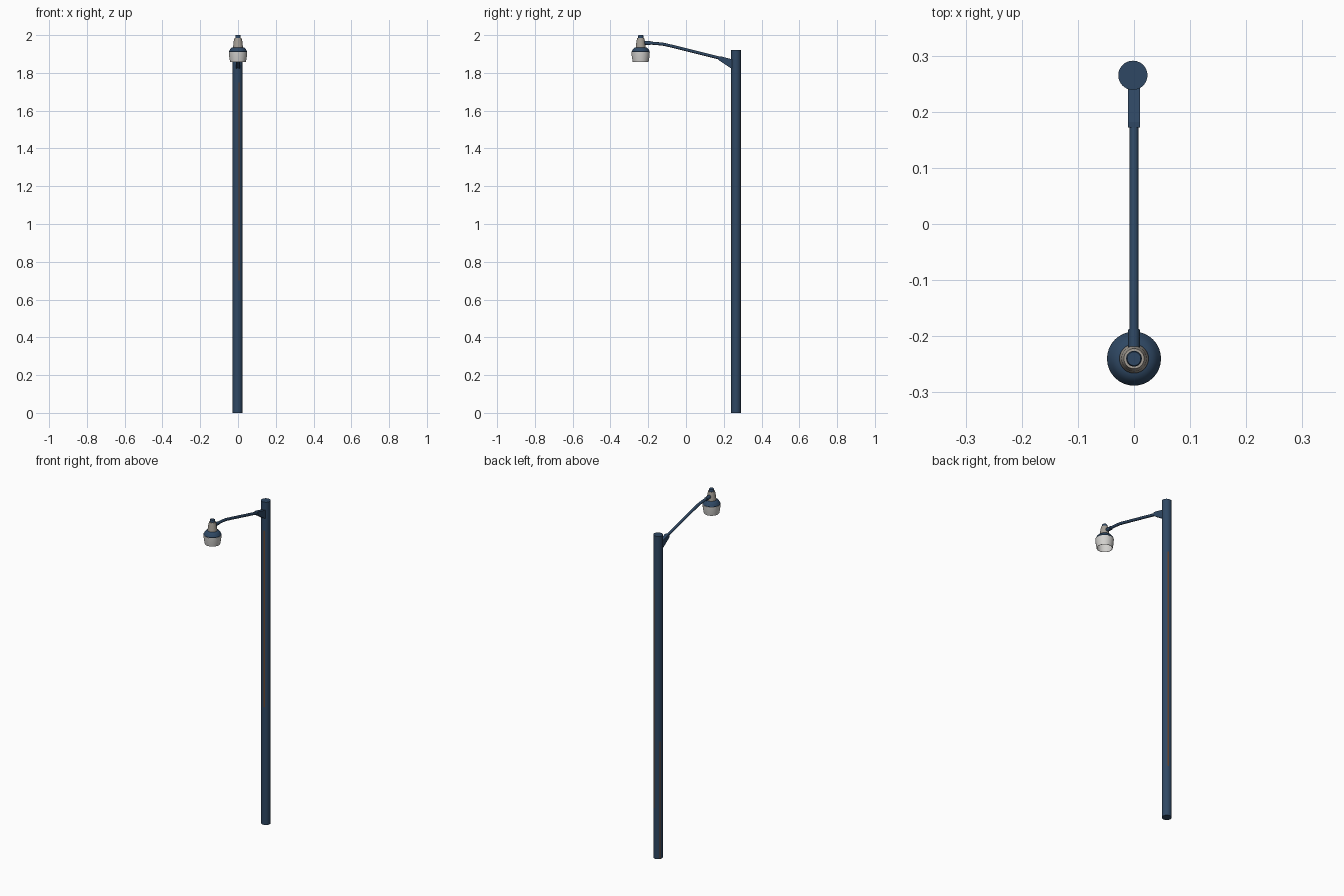
import bpy, bmesh, math
from mathutils import Vector

if "Cube" in bpy.data.objects:
    bpy.data.objects.remove(bpy.data.objects["Cube"])


def mat(name, c):
    m = bpy.data.materials.new(name)
    m.diffuse_color = (*c, 1)
    m.use_nodes = True
    m.node_tree.nodes["Principled BSDF"].inputs["Base Color"].default_value = m.diffuse_color
    return m


BLUE = mat("painted blue steel", (0.028, 0.064, 0.125))
RUST = mat("rust brown", (0.13, 0.055, 0.025))
GREY = mat("warm grey metal", (0.37, 0.34, 0.30))
GLASS = mat("frosted glass", (0.64, 0.63, 0.61))


def make(name, bm, mats, smooth=True):
    bmesh.ops.recalc_face_normals(bm, faces=bm.faces)
    me = bpy.data.meshes.new(name)
    bm.to_mesh(me)
    bm.free()
    for m in mats:
        me.materials.append(m)
    ob = bpy.data.objects.new(name, me)
    bpy.context.collection.objects.link(ob)
    if smooth:
        bpy.ops.object.select_all(action='DESELECT')
        ob.select_set(True)
        bpy.context.view_layer.objects.active = ob
        bpy.ops.object.shade_smooth_by_angle(angle=math.radians(35))
    return ob


def skin(rings):
    """Join rings of points into a closed tube."""
    bm = bmesh.new()
    vs = [[bm.verts.new(p) for p in r] for r in rings]
    n = len(vs[0])
    for a, b in zip(vs, vs[1:]):
        for i in range(n):
            j = (i + 1) % n
            bm.faces.new((a[i], a[j], b[j], b[i]))
    bm.faces.new(vs[0])
    bm.faces.new(vs[-1])
    return bm


def lathe(profile, cx, cy, n):
    return skin([[(cx + r * math.cos(2 * math.pi * i / n),
                   cy + r * math.sin(2 * math.pi * i / n), z) for i in range(n)]
                 for r, z in profile])


def sweep(path, r, n=12):
    """Round tube along a path in the y-z plane."""
    rings = []
    for k, (y, z) in enumerate(path):
        a, b = path[max(k - 1, 0)], path[min(k + 1, len(path) - 1)]
        t = Vector((0, b[0] - a[0], b[1] - a[1])).normalized()
        up = Vector((1, 0, 0)).cross(t)
        rings.append([Vector((0, y, z)) + r * (math.cos(w) * Vector((1, 0, 0)) + math.sin(w) * up)
                      for w in (2 * math.pi * i / n for i in range(n))])
    return skin(rings)


# Pole with a few narrow rust streaks
PX, PY = -0.002, 0.265
levels = [0, 0.3, 0.7, 1.6, 1.75, 1.92]
bm = lathe([(0.026, z) for z in levels], PX, PY, 48)
streaks = [(-75, 0.7, 1.75), (67.5, 0.3, 1.6), (150, 0, 0.7)]
for f in bm.faces:
    c = f.calc_center_median()
    if len(f.verts) == 4:
        ang = math.degrees(math.atan2(c.y - PY, c.x - PX))
        for a, lo, hi in streaks:
            if abs(ang - a) < 6 and lo < c.z < hi:
                f.material_index = 1
make("pole", bm, [BLUE, RUST])

# Arm, bent near the lamp
make("arm", sweep([(0.24, 1.862), (0.18, 1.878), (-0.09, 1.945), (-0.115, 1.951),
                   (-0.14, 1.954), (-0.215, 1.960)], 0.008), [BLUE])

# Clamp between arm and lamp neck
make("arm_clamp", sweep([(-0.188, 1.957), (-0.222, 1.960)], 0.0105), [BLUE])

# Wedge bracket on the pole
outline = [(0.172, 1.888), (0.182, 1.888), (0.245, 1.872), (0.245, 1.822),
           (0.232, 1.828), (0.172, 1.868)]
make("pole_bracket", skin([[(x, y, z) for y, z in outline] for x in (-0.0105, 0.0105)]),
     [BLUE], False)

# Lamp, stacked turned parts
LY = -0.240
make("lamp_neck", lathe([(0.026, 1.925), (0.026, 1.942), (0.024, 1.950), (0.0225, 1.968),
                         (0.018, 1.986)], 0, LY, 32), [GREY])
make("lamp_cap", lathe([(0.014, 1.982), (0.014, 1.997), (0.012, 2.0)], 0, LY, 32), [BLUE])
make("lamp_hood", lathe([(0.047, 1.909), (0.048, 1.913), (0.041, 1.926), (0.034, 1.933),
                         (0.025, 1.936)], 0, LY, 32), [BLUE])
# Glass cup, open at the bottom
make("lamp_glass", lathe([(0.046, 1.912), (0.0482, 1.910), (0.0475, 1.890), (0.042, 1.857),
                          (0.040, 1.857), (0.045, 1.890), (0.045, 1.905)], 0, LY, 32), [GLASS])
